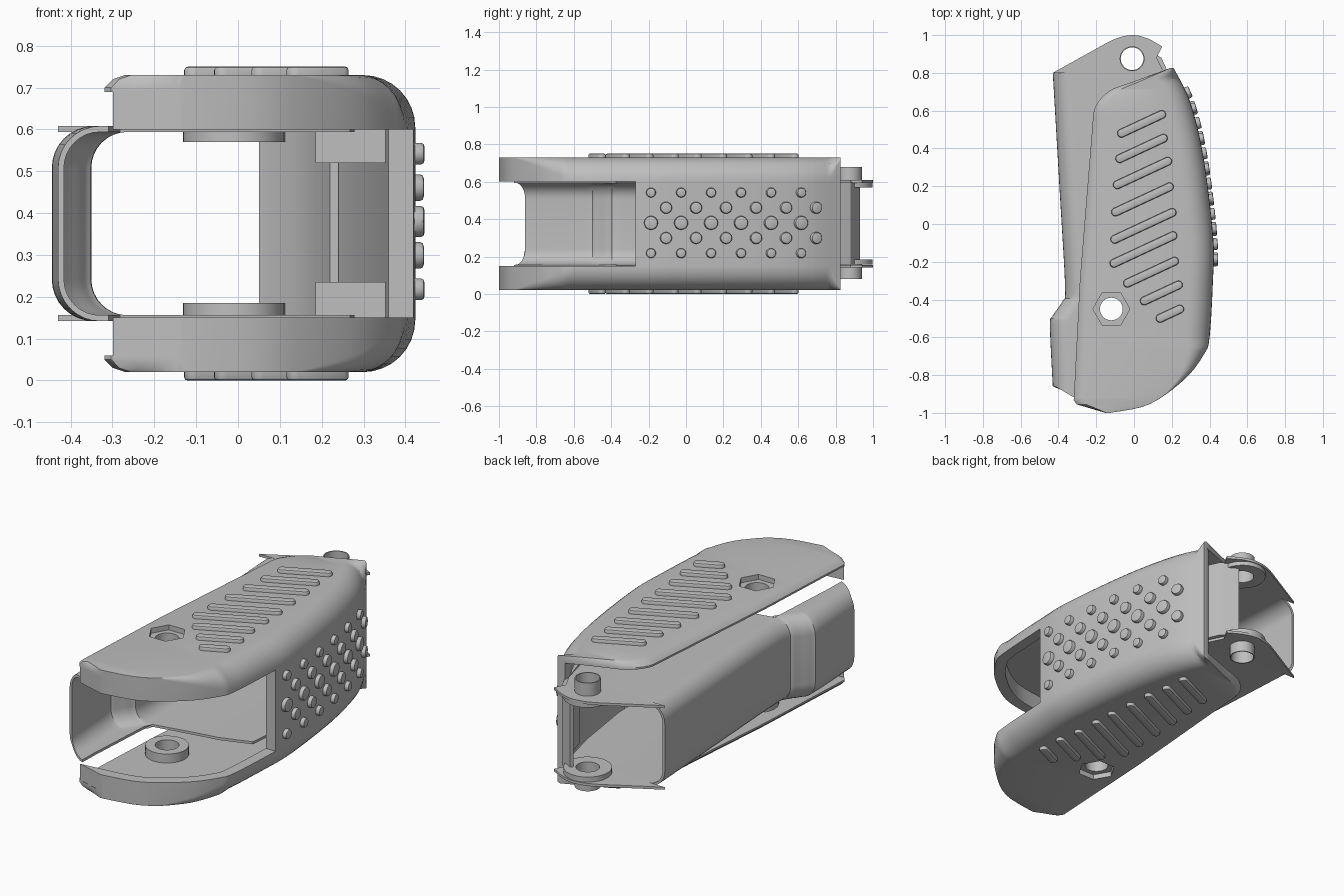
import bpy, bmesh, math
from mathutils import Matrix, Vector

if "Cube" in bpy.data.objects:
    bpy.data.objects.remove(bpy.data.objects["Cube"])

grey = bpy.data.materials.new("satin grey")
grey.use_nodes = True
grey.diffuse_color = (0.52, 0.52, 0.52, 1)
grey.node_tree.nodes["Principled BSDF"].inputs["Base Color"].default_value = (0.52, 0.52, 0.52, 1)

MID = 0.375
PIVOT = (-0.12, -0.45)
PIN = (-0.01, 0.875)


def spline(pts, steps=5):
    """Smooth open curve through the points."""
    out = []
    p = [Vector(q) for q in pts]
    for i in range(len(p) - 1):
        a, b, c, d = p[max(i - 1, 0)], p[i], p[i + 1], p[min(i + 2, len(p) - 1)]
        for s in range(steps):
            t = s / steps
            out.append(0.5 * (2 * b + (c - a) * t + (2 * a - 5 * b + 4 * c - d) * t ** 2
                              + (3 * b - a - 3 * c + d) * t ** 3))
    return out + [p[-1]]


def x_at(curve, y):
    """Where a plan curve, rising in y, crosses the given y."""
    for a, b in zip(curve, curve[1:]):
        if y <= b[1]:
            t = max(0, (y - a[1]) / max(b[1] - a[1], 1e-6))
            return a[0] + (b[0] - a[0]) * t
    return curve[-1][0]


def stations(*curves, first=()):
    """Merged y positions of several curves without near duplicates."""
    ys = list(first)
    for curve in curves:
        for p in curve:
            if all(abs(p[1] - y) > 0.006 for y in ys):
                ys.append(p[1])
    return sorted(ys)


def inward(pts, i):
    t = (pts[(i + 1) % len(pts)] - pts[i - 1]).normalized()
    return Vector((-t.y, t.x))


def sweep(bm, sections, keep=lambda i, j: True):
    """Join closed cross-sections into a capped skin."""
    rings = [[bm.verts.new(p) for p in s] for s in sections]
    bm.faces.new(rings[0][::-1])
    bm.faces.new(rings[-1])
    n = len(rings[0])
    for i in range(len(rings) - 1):
        for j in range(n):
            if keep(i, j):
                k = (j + 1) % n
                bm.faces.new((rings[i][j], rings[i][k], rings[i + 1][k], rings[i + 1][j]))
    return rings


def loft(bm, pts, layers, matrix=Matrix()):
    """Stack inset copies of a counterclockwise outline."""
    pts = [Vector(p) for p in pts]
    sweep(bm, [[matrix @ (p + inward(pts, i) * inset).to_3d() + matrix.to_3x3() @ Vector((0, 0, z))
                for i, p in enumerate(pts)] for z, inset in layers])


def circle(r, x=0, y=0, n=32):
    return [(x + r * math.cos(math.tau * k / n), y + r * math.sin(math.tau * k / n)) for k in range(n)]


def finish(name, bm):
    bmesh.ops.recalc_face_normals(bm, faces=bm.faces)
    me = bpy.data.meshes.new(name)
    bm.to_mesh(me)
    bm.free()
    me.materials.append(grey)
    me.shade_smooth()
    me.set_sharp_from_angle(angle=math.radians(32))
    ob = bpy.data.objects.new(name, me)
    bpy.context.scene.collection.objects.link(ob)
    return ob


def prism(name, pts, z0, z1):
    bm = bmesh.new()
    loft(bm, pts, [(z0, 0), (z1, 0)])
    return finish(name, bm)


def carve(ob, cutters):
    """Cut holes one after another, keeping the part if a cut fails."""
    for c in cutters:
        c.hide_render = True
        mod = ob.modifiers.new("cut", 'BOOLEAN')
        mod.operation, mod.solver, mod.object = 'DIFFERENCE', 'EXACT', c
        bpy.context.view_layer.update()
        me = bpy.data.meshes.new_from_object(ob.evaluated_get(bpy.context.evaluated_depsgraph_get()))
        ob.modifiers.clear()
        if len(me.polygons) > 4:
            me.set_sharp_from_angle(angle=math.radians(32))
            ob.data = me
        bpy.data.objects.remove(c)


def ring(name, x, y, r_out, r_in, z0, z1):
    carve(prism(name, circle(r_out, x, y), z0, z1), [prism("bore", circle(r_in, x, y), z0 - 0.1, z1 + 0.1)])


# Grip shell: plan curves of both edges, and the inner face of the rim
right = spline([(-0.13, -1), (0.08, -0.955), (0.27, -0.82), (0.37, -0.69), (0.4, -0.6),
                (0.418, -0.3), (0.42, -0.08), (0.37, 0.34), (0.3, 0.64), (0.21, 0.825)])
left = [Vector((-0.15, -1)), Vector((-0.32, -0.95)), Vector((-0.286, -0.29))]
left += spline([(-0.22, 0.52), (-0.205, 0.62), (-0.13, 0.705), (0, 0.755), (0.19, 0.825)])
rim = [p + inward(right, i) * 0.06 for i, p in enumerate(right)][1:-1]
WALL = -0.27
ys = stations([right[-1]], right, left, rim[:3], first=[WALL])


def half_section(y, flip):
    xl, xr = x_at(left, y), x_at(right, y)
    xi = xl + 0.004
    if y >= rim[0].y:
        xi = max(xi, x_at(rim, y))
    xi = min(xi, xr - 0.003)
    ramp = min(1, max(0.02, (y + 0.92) / 0.32))
    r = min(0.125 * ramp, 0.6 * (xr - xl))
    k = min(1, (xr - xl) / 0.4)
    pts = [(xl, 0.7), (xl + 0.02 * k, 0.72), (xl + 0.05 * k, 0.73)]
    pts += [(xr - r + r * math.sin(a), 0.73 - r + r * math.cos(a)) for a in (math.pi * s / 16 for s in range(9))]
    pts += [(xr, 0.6), (xi, 0.6), (xi, 0.69), (xl, 0.69)]
    return [(x, y, 2 * MID - z if flip else z) for x, z in pts]


bm = bmesh.new()
start = ys.index(WALL)
OUT, IN = 12, 13
halves = [sweep(bm, [half_section(y, flip) for y in ys], lambda i, j: j != OUT or i < start)
          for flip in (False, True)]
posts = [(u[OUT], u[IN], d[IN], d[OUT]) for u, d in list(zip(*halves))[start:]]
for a, b in zip(posts, posts[1:]):
    bm.faces.new((a[0], b[0], b[3], a[3]))
    bm.faces.new((a[1], a[2], b[2], b[1]))
bm.faces.new(posts[0])
bm.faces.new(posts[-1][::-1])
shell = finish("grip_shell", bm)
cutters = [prism("pivot_bore", circle(0.06, *PIVOT), -0.1, 0.9)]
for z in (0, 0.702):
    cutters.append(prism("hex_pocket", circle(0.098, *PIVOT, 6), z, z + 0.048))
carve(shell, cutters)

# Pivot bosses inside the shell
ring("pivot_boss_lower", *PIVOT, 0.11, 0.06, 0.055, 0.11)
ring("pivot_boss_upper", *PIVOT, 0.11, 0.06, 0.64, 0.695)

# Channel bracket: rounded spine with two thin flanges
spine = spline([(-0.43, -0.86), (-0.445, -0.54), (-0.43, -0.485), (-0.38, -0.41), (-0.365, -0.33),
                (-0.395, 0.2), (-0.43, 0.8)])
edge = [(-0.31, -0.86), (-0.28, -0.37), (0.1, -0.31), (0.28, -0.25), (0.27, 0.2), (0.22, 0.55), (0.16, 0.8)]


def channel_section(y):
    xs, xe = x_at(spine, y), x_at(edge, y)

    def hook(gap, r):
        arc = [math.pi / 2 * s / 8 for s in range(9)]
        top = [(xe, 0.233 - gap)] + [(xs + gap + r - r * math.sin(a), 0.233 - gap - r + r * math.cos(a)) for a in arc]
        return top + [(x, -z) for x, z in reversed(top)]

    loop = hook(0, 0.1) + hook(0.014, 0.086)[::-1]
    # The flange tips reach further forward than the spine
    reach = 0.06 if y < -0.855 else 0
    return [(x, y - reach * min(1, max(0, (x - xs - 0.014) / 0.1)), MID + z) for x, z in loop]


bm = bmesh.new()
sweep(bm, [channel_section(y) for y in stations(spine, edge)])
finish("channel_bracket", bm)

# Rear lobes of the flanges, drilled for the hinge pin
lobe = [(-0.43, 0.8), (0.16, 0.8), (0.12, 0.88), (0.15, 0.94)]
lobe += spline([(0.08, 0.98), (0, 1), (-0.1, 0.98), (-0.25, 0.9)])
for name, z in (("lower", 0.142), ("upper", 0.594)):
    carve(prism("flange_lobe_" + name, lobe, z, z + 0.014),
          [prism("pin_bore", circle(0.06, *PIN), -0.1, 0.9)])

# Rear web closing the bracket beside the pin
web = [(0.24, 0.62), (0.205, 0.75), (0.145, 0.88), (0.06, 0.93), (0.05, 0.915), (0.125, 0.865), (0.185, 0.74),
       (0.22, 0.62)]
prism("rear_web", web, 0.157, 0.598)

# Hinge washers and hollow pin stubs
for name, z0, z1 in (("lower", 0.157, 0.185), ("upper", 0.57, 0.598)):
    ring("hinge_washer_" + name, *PIN, 0.122, 0.06, z0, z1)
for name, z0, z1 in (("lower", 0.08, 0.16), ("upper", 0.595, 0.68)):
    ring("hinge_pin_" + name, *PIN, 0.066, 0.06, z0, z1)

# Inner stiffening blocks against the side wall
for name, z0, z1 in (("lower", 0.055, 0.235), ("upper", 0.52, 0.695)):
    prism("stiffener_" + name, [(0.185, 0), (0.36, 0), (0.36, 0.04), (0.185, 0.04)], z0, z1)

# Slanted grip ribs on both broad faces
ribs = [(0.04, 0.53, 0.28), (0.04, 0.4, 0.3), (0.045, 0.27, 0.34), (0.045, 0.13, 0.36), (0.05, -0.01, 0.38),
        (0.05, -0.135, 0.39), (0.09, -0.255, 0.32), (0.145, -0.365, 0.245), (0.19, -0.475, 0.16)]
bm = bmesh.new()
for x, y, length in ribs:
    h, r = length / 2 - 0.023, 0.023
    bar = [(math.copysign(h, math.cos(a)) + r * math.cos(a), r * math.sin(a))
           for a in ((k + 0.5) * math.tau / 16 for k in range(16))]
    turn = Matrix.Translation((x, y, 0)) @ Matrix.Rotation(math.radians(25), 4, 'Z')
    loft(bm, bar, [(0.725, 0), (0.742, 0), (0.748, 0.003), (0.75, 0.008)], turn)
    loft(bm, bar, [(0, 0.008), (0.002, 0.003), (0.008, 0), (0.025, 0)], turn)
finish("grip_ribs", bm)

# Round studs on the curved side
side = [p for p in right if p.y > -0.6]
bm = bmesh.new()
for row in range(5):
    off = abs(row - 2)
    for col in range(6):
        y = -0.187 + 0.16 * col + (0.08 if off == 1 else 0)
        slope = (x_at(side, y + 0.02) - x_at(side, y - 0.02)) / 0.04
        place = Matrix.Translation((x_at(side, y), y, MID + 0.005 + 0.081 * (row - 2)))
        place = place @ Vector((1, -slope, 0)).to_track_quat('Z', 'Y').to_matrix().to_4x4()
        loft(bm, circle(0.037 - 0.0055 * off, n=20), [(-0.01, 0), (0.014, 0), (0.02, 0.003), (0.022, 0.009)], place)
finish("side_studs", bm)
